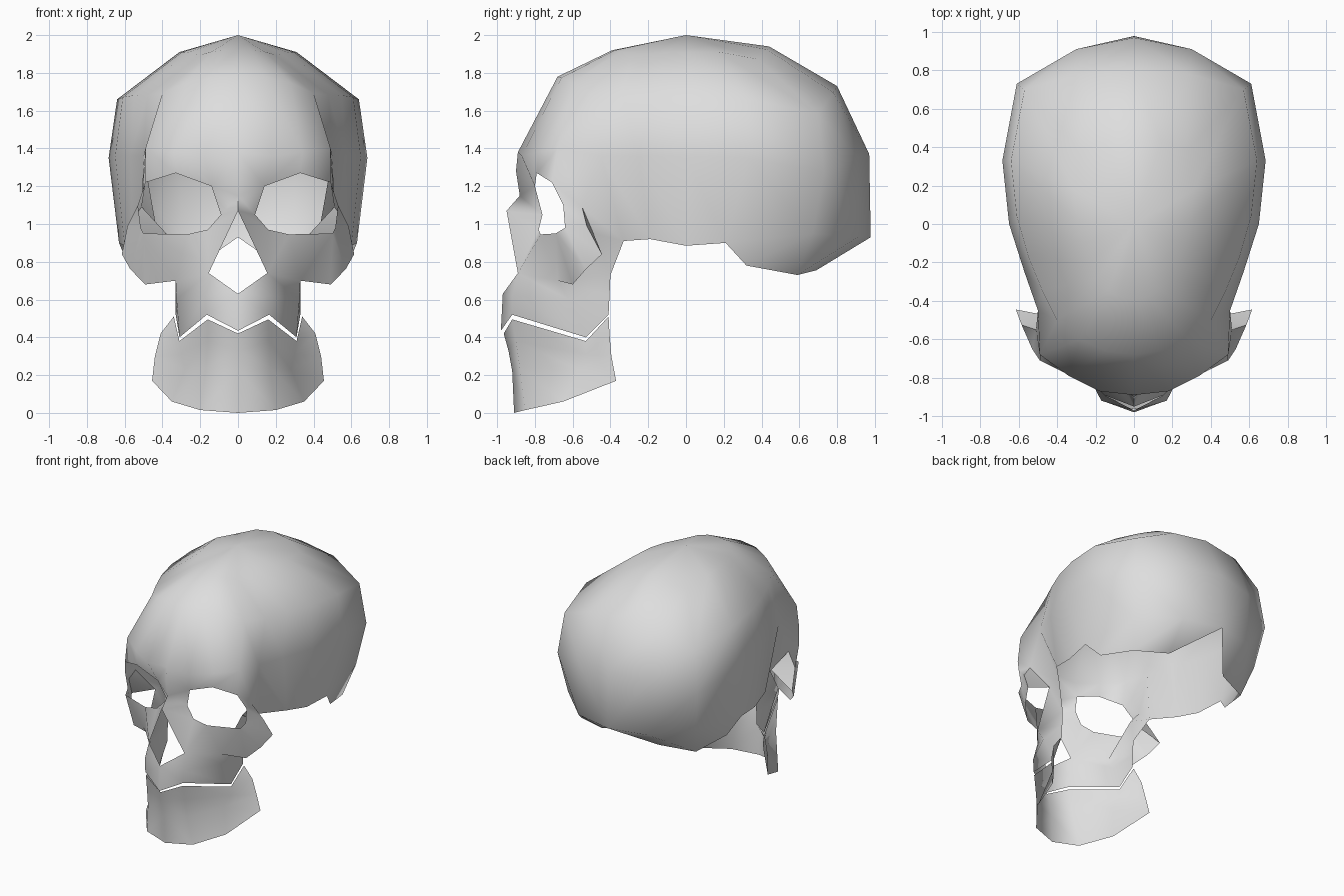
import bpy
import bmesh
from math import radians

cube = bpy.data.objects.get("Cube")
if cube:
    bpy.data.objects.remove(cube, do_unlink=True)

bone = bpy.data.materials.new("bone_grey")
bone.use_nodes = True
bone.diffuse_color = (0.73, 0.73, 0.73, 1)
bone.node_tree.nodes["Principled BSDF"].inputs["Base Color"].default_value = bone.diffuse_color


def strip(bm, first, second):
    """Skin two rows of points; repeated points give triangles."""
    for i in range(len(first) - 1):
        corners = []
        for p in (first[i], first[i + 1], second[i + 1], second[i]):
            if p not in corners:
                corners.append(p)
        if len(corners) > 2:
            bm.faces.new([bm.verts.new(p) for p in corners])


def finish(bm, name):
    """Weld the half shell, mirror it and make a smooth object."""
    copy = bmesh.ops.duplicate(bm, geom=bm.verts[:] + bm.edges[:] + bm.faces[:])
    for item in copy["geom"]:
        if isinstance(item, bmesh.types.BMVert):
            item.co.x = -item.co.x
    bmesh.ops.remove_doubles(bm, verts=bm.verts[:], dist=0.001)
    bmesh.ops.recalc_face_normals(bm, faces=bm.faces[:])
    mesh = bpy.data.meshes.new(name)
    bm.to_mesh(mesh)
    bm.free()
    mesh.materials.append(bone)
    obj = bpy.data.objects.new(name, mesh)
    bpy.context.collection.objects.link(obj)
    bpy.ops.object.select_all(action="DESELECT")
    obj.select_set(True)
    bpy.context.view_layer.objects.active = obj
    bpy.ops.object.shade_smooth_by_angle(angle=radians(75))


# Half ring of the braincase at its widest, from brow to back
brow = [(0, -.89, 1.38), (.18, -.87, 1.36), (.34, -.79, 1.38), (.49, -.68, 1.4),
        (.5, -.45, 1.36), (.57, -.25, 1.36), (.65, 0, 1.36), (.685, .33, 1.35),
        (.61, .73, 1.27), (.3, .91, 1.35), (0, .97, 1.37)]

# Outline of the crown from above, with how far each corner sinks
crown = [(0, -.68, 0), (.15, -.66, 0), (.28, -.6, .01), (.4, -.5, .04), (.48, -.34, .03),
         (.55, -.17, .01), (.61, .04, 0), (.64, .33, 0), (.57, .7, .09), (.29, .78, .02),
         (0, .8, 0)]
widest = max(x for x, y, drop in crown)
front, back = crown[0][1], crown[-1][1]


def ring(width, y_front, y_back, z_front, z_side, z_back):
    """Fit the crown outline to a new width, depth and height."""
    points = []
    scale = width / widest
    for x, y, drop in crown:
        t = (y - front) / (back - front)
        z_end = z_front if t < 0.5 else z_back
        middle = 1 - (x / widest) ** 2
        points.append((x * scale, y_front + t * (y_back - y_front),
                       z_side + (z_end - z_side) * middle - drop * scale))
    return points


skull = bmesh.new()

# Braincase dome
dome = [[(0, 0, 2)] * len(crown),
        ring(.31, -.39, .44, 1.92, 1.91, 1.94),
        ring(widest, front, back, 1.78, 1.66, 1.73),
        brow]
for upper, lower in zip(dome, dome[1:]):
    strip(skull, upper, lower)

# Lower side walls and the open rim under the back
temple = (.51, -.55, 1.09)
wall_front, wall_back = (.38, -.49, .95), (.42, -.33, .91)
base = [wall_back, (.56, -.19, .92), (.6, 0, .885), (.63, .21, .9),
        (.56, .67, .95), (.3, .91, .93), (0, .978, .93)]
strip(skull, brow[4:], base)
strip(skull, [brow[3], brow[4]], [temple, temple])
strip(skull, [temple, brow[4]], [wall_front, wall_back])
rim = [base[3], (.58, .32, .78), (.5, .59, .73), (.25, .69, .755), (0, .79, .74)]
strip(skull, [base[3]] + base[3:], [base[3]] + rim)

# Eye socket edge, from the inner top corner outward and round
eye = [(.14, -.8, 1.2), (.33, -.79, 1.27), (.49, -.71, 1.22), (.53, -.65, 1.1),
       (.515, -.64, .98), (.5, -.69, .95), (.27, -.77, .945), (.16, -.78, .97),
       (.09, -.76, 1.05)]

# Bridge of the nose, cheekbone and the face around the socket
nose_tip, nose_side, nose_base = (0, -.95, 1.07), (.155, -.89, .74), (0, -.97, .63)
bridge, glabella = (0, -.88, 1.15), (0, -.9, 1.28)
cheek_top, cheek_tail = (.585, -.525, .99), (.615, -.445, .84)
cheek_under, cheek_low, cheek_inner = (.57, -.53, .76), (.49, -.6, .68), (.33, -.68, .7)
loop = [8, 0, 0, 0, 0, 1, 2, 3, 4, 4, 5, 5, 6, 7, 8]
around = [nose_tip, bridge, glabella, brow[0], brow[1], brow[2], brow[3], temple,
          cheek_top, cheek_tail, cheek_under, cheek_low, cheek_inner, nose_side, nose_tip]
strip(skull, [eye[i] for i in loop], around)

# Fold joining the back of the cheekbone to the temple wall
strip(skull, [temple, cheek_top, cheek_tail], [wall_front] * 3)

# Upper jaw, with its side wall rising to the temple
jaw_back = (.33, -.4, .73)
strip(skull, [wall_front, wall_back], [cheek_inner, jaw_back])
upper_jaw = [[nose_base, nose_side, cheek_inner, jaw_back],
             [nose_base, (.17, -.92, .62), (.325, -.62, .6), (.33, -.405, .62)],
             [(0, -.98, .435), (.165, -.92, .52), (.31, -.53, .4), (.33, -.41, .52)]]
for upper, lower in zip(upper_jaw, upper_jaw[1:]):
    strip(skull, upper, lower)
finish(skull, "skull")

# Lower jaw, flaring toward its back corners
jaw = bmesh.new()
rows = [[(0, -.965, .42), (.16, -.92, .495), (.31, -.53, .38), (.34, -.41, .51)],
        [(0, -.94, .33), (.165, -.9, .38), (.3, -.53, .31), (.41, -.405, .42)],
        [(0, -.92, .22), (.17, -.88, .24), (.28, -.57, .23), (.44, -.395, .3)],
        [(0, -.91, 0), (.2, -.85, .015), (.35, -.65, .06), (.455, -.37, .17)]]
for upper, lower in zip(rows, rows[1:]):
    strip(jaw, upper, lower)
finish(jaw, "lower_jaw")
